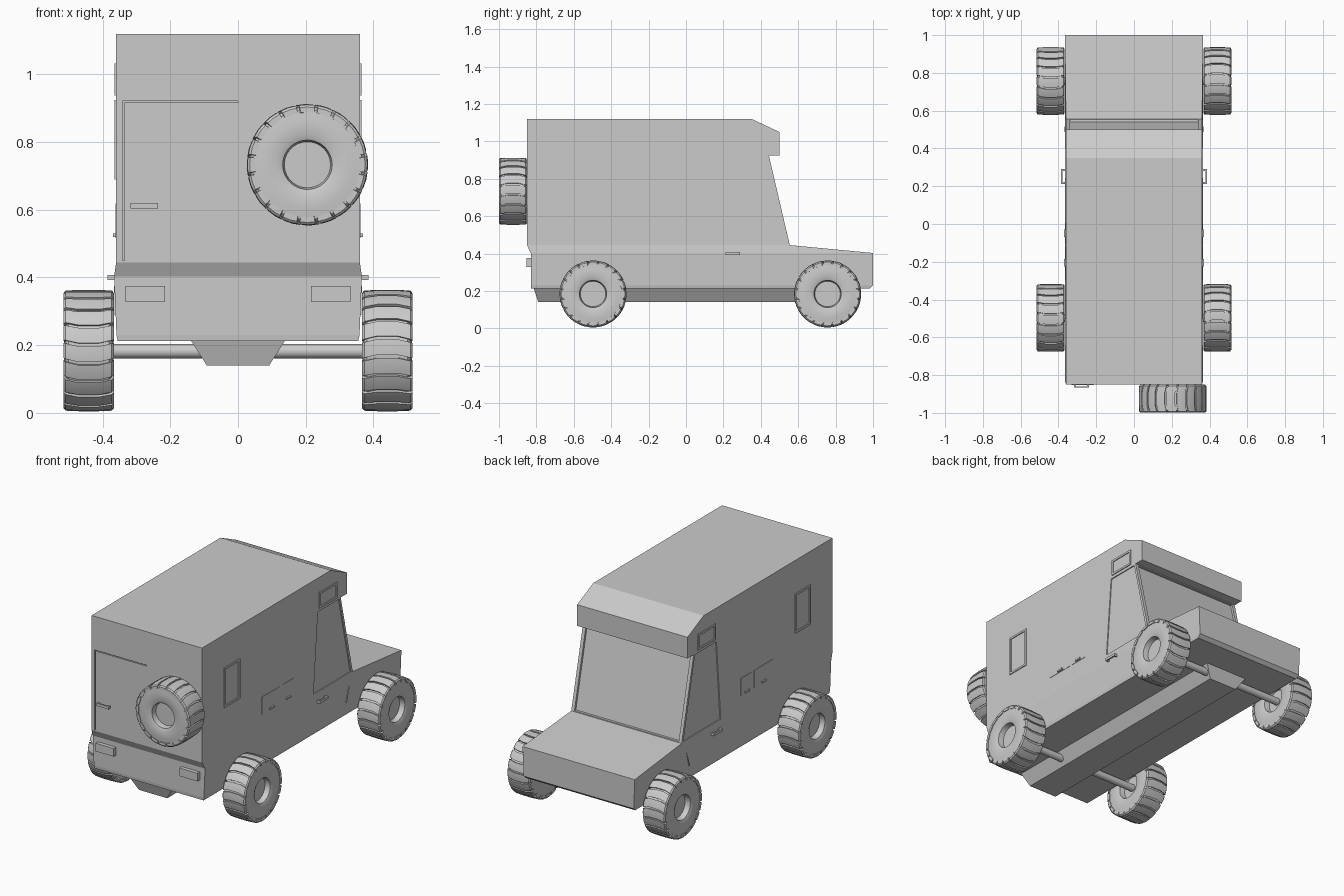
import bpy, bmesh, math
from mathutils import Matrix, Vector

if "Cube" in bpy.data.objects:
    bpy.data.objects.remove(bpy.data.objects["Cube"])


def finish(name, bm, smooth=False):
    bmesh.ops.recalc_face_normals(bm, faces=bm.faces[:])
    me = bpy.data.meshes.new(name)
    bm.to_mesh(me)
    bm.free()
    ob = bpy.data.objects.new(name, me)
    bpy.context.collection.objects.link(ob)
    if smooth:
        bpy.ops.object.select_all(action='DESELECT')
        bpy.context.view_layer.objects.active = ob
        ob.select_set(True)
        bpy.ops.object.shade_smooth_by_angle(angle=math.radians(30))
    return ob


def loft(bm, rings):
    loops = [[bm.verts.new(p) for p in r] for r in rings]
    n = len(loops[0])
    for a, b in zip(loops, loops[1:]):
        for i in range(n):
            j = (i + 1) % n
            bm.faces.new((a[i], a[j], b[j], b[i]))
    bm.faces.new(loops[0])
    bm.faces.new(loops[-1][::-1])


def prism(name, profile, x0, x1):
    """Extrude a (y, z) profile from x0 to x1."""
    bm = bmesh.new()
    loft(bm, [[(x, y, z) for y, z in profile] for x in (x0, x1)])
    return finish(name, bm)


def add_box(bm, a, b):
    x0, y0, z0 = a
    x1, y1, z1 = b
    loft(bm, [[(x0, y0, z), (x1, y0, z), (x1, y1, z), (x0, y1, z)] for z in (z0, z1)])


def box(name, *boxes):
    bm = bmesh.new()
    for a, b in boxes:
        add_box(bm, a, b)
    return finish(name, bm)


def cut(ob, cutter):
    m = ob.modifiers.new("cut", 'BOOLEAN')
    m.operation, m.solver, m.object = 'DIFFERENCE', 'EXACT', cutter
    bpy.context.view_layer.objects.active = ob
    bpy.ops.object.modifier_apply(modifier=m.name)
    bpy.data.objects.remove(cutter, do_unlink=True)


# Upper cabin with overhanging roof
W = 0.36
cabin = prism("cabin", [(-0.85, 0.445), (-0.85, 1.12), (0.35, 1.12), (0.5, 1.05),
                        (0.5, 0.925), (0.443, 0.925), (0.555, 0.445)], -W, W)
# Recessed windscreen, side windows and rear door seam
cut(cabin, prism("windscreen_cutter", [(0.432, 0.918), (0.54, 0.45), (0.65, 0.45), (0.55, 0.918)], -0.34, 0.34))
for s in (-1, 1):
    cut(cabin, prism("window_cutter", [(0.19, 0.45), (0.23, 0.92), (0.43, 0.92), (0.538, 0.45)],
                     s * (W - 0.006), s * 0.4))
cut(cabin, box("door_seam_cutter", ((-0.341, -0.9, 0.45), (-0.335, -0.843, 0.921))))
cut(cabin, box("door_top_cutter", ((-0.338, -0.9, 0.917), (0, -0.843, 0.922))))

# Lower body and sloping bonnet
bm = bmesh.new()
loft(bm, [[(-w, y0, z), (w, y0, z), (w, y1, z), (-w, y1, z)] for z, w, y0, y1 in
          ((0.212, 0.355, -0.828, 0.98), (0.23, 0.359, -0.83, 1.0),
           (0.403, 0.366, -0.83, 1.0), (0.445, 0.36, -0.85, 0.555))])
finish("lower_body", bm)

# Tapered chassis tray under the floor
bm = bmesh.new()
loft(bm, [[(-w, y0, z), (w, y0, z), (w, y1, z), (-w, y1, z)] for z, w, y0, y1 in
          ((0.14, 0.092, -0.79, 0.77), (0.215, 0.14, -0.815, 0.8))])
finish("chassis", bm)


def wheel(name, matrix):
    """Tyre turned around local x, with recessed hubs and chevron tread blocks."""
    bm = bmesh.new()
    half = [(0.035, 0), (0.035, 0.068), (0.066, 0.073), (0.073, 0.09),
            (0.073, 0.13), (0.069, 0.162), (0.06, 0.171)]
    prof = half + [(-x, r) for x, r in reversed(half)]
    vs = [bm.verts.new((x, 0, r)) for x, r in prof]
    es = [bm.edges.new(p) for p in zip(vs, vs[1:])]
    n = 40
    bmesh.ops.spin(bm, geom=vs + es, cent=(0, 0, 0), axis=(1, 0, 0),
                   angle=2 * math.tau / 2, steps=n, use_duplicate=False)
    bmesh.ops.remove_doubles(bm, verts=bm.verts[:], dist=1e-5)
    # Tread blocks
    count = 20
    for k in range(count):
        rings = []
        for x, lead, r in ((-0.074, 0, 0.17), (-0.068, 0.01, 0.177), (-0.03, 0.06, 0.179),
                           (0.03, 0.06, 0.179), (0.068, 0.01, 0.177), (0.074, 0, 0.17)):
            a0 = k * math.tau / count + lead
            ring = []
            for da, rr in ((-0.13, r), (0, r + 0.0005), (0.13, r), (0.13, 0.155), (-0.13, 0.155)):
                a = a0 + da
                ring.append((x, rr * math.sin(a), rr * math.cos(a)))
            rings.append(ring)
        loft(bm, rings)
    bm.transform(matrix)
    return finish(name, bm, True)


# Four road wheels, two axles and the spare wheel
for label, y in (("nose", 0.757), ("tail", -0.497)):
    for side, s in (("left", -1), ("right", 1)):
        rot = Matrix.Rotation(math.pi if s < 0 else 0, 4, 'Z')
        wheel(f"{label}_{side}_wheel", Matrix.Translation((s * 0.441, y, 0.184)) @ rot)
    bm = bmesh.new()
    bmesh.ops.create_cone(bm, cap_ends=True, segments=24, radius1=0.021, radius2=0.021, depth=0.82,
                          matrix=Matrix.Translation((0, y, 0.182)) @ Matrix.Rotation(math.pi / 2, 4, 'Y'))
    finish(f"{label}_axle", bm, True)
wheel("spare_wheel", Matrix.Translation((0.205, -0.925, 0.733)) @ Matrix.Rotation(math.pi / 2, 4, 'Z'))

# Side details on both flanks
for side, s in (("left", -1), ("right", 1)):
    def slab(y0, y1, z0, z1, out, base=0.354):
        xs = sorted((s * base, s * out))
        return (xs[0], y0, z0), (xs[1], y1, z1)

    def frame(name, y0, y1, z0, z1, t=0.012):
        box(name, slab(y0, y1, z0, z0 + t, 0.365), slab(y0, y1, z1 - t, z1, 0.365),
            slab(y0, y0 + t, z0 + t, z1 - t, 0.365), slab(y1 - t, y1, z0 + t, z1 - t, 0.365))

    frame(f"{side}_rear_window_frame", -0.645, -0.5, 0.69, 0.925)
    frame(f"{side}_roof_window_frame", 0.24, 0.405, 0.937, 1.032)
    # Storage hatches with little latches
    box(f"{side}_hatches", slab(-0.295, -0.12, 0.517, 0.618, 0.362), slab(-0.105, 0.005, 0.517, 0.618, 0.362))
    box(f"{side}_hatch_latches", slab(-0.225, -0.185, 0.52, 0.53, 0.37), slab(-0.07, -0.03, 0.52, 0.53, 0.37))
    # Looped door handle
    box(f"{side}_door_handle", slab(0.212, 0.29, 0.393, 0.408, 0.386, 0.378),
        slab(0.212, 0.222, 0.393, 0.408, 0.38), slab(0.28, 0.29, 0.393, 0.408, 0.38))
    # Slanted wing slit
    prism(f"{side}_wing_slit", [(0.487, 0.29), (0.491, 0.29), (0.516, 0.375), (0.512, 0.375)],
          s * 0.35, s * 0.367)
    # Tail lamp
    xs = sorted((s * 0.215, s * 0.332))
    box(f"{side}_tail_lamp", ((xs[0], -0.852, 0.327), (xs[1], -0.82, 0.375)))

# Rear door handle: bar on two posts
box("rear_door_handle", ((-0.318, -0.866, 0.604), (-0.237, -0.859, 0.62)),
    ((-0.318, -0.86, 0.604), (-0.306, -0.845, 0.62)), ((-0.249, -0.86, 0.604), (-0.237, -0.845, 0.62)))
